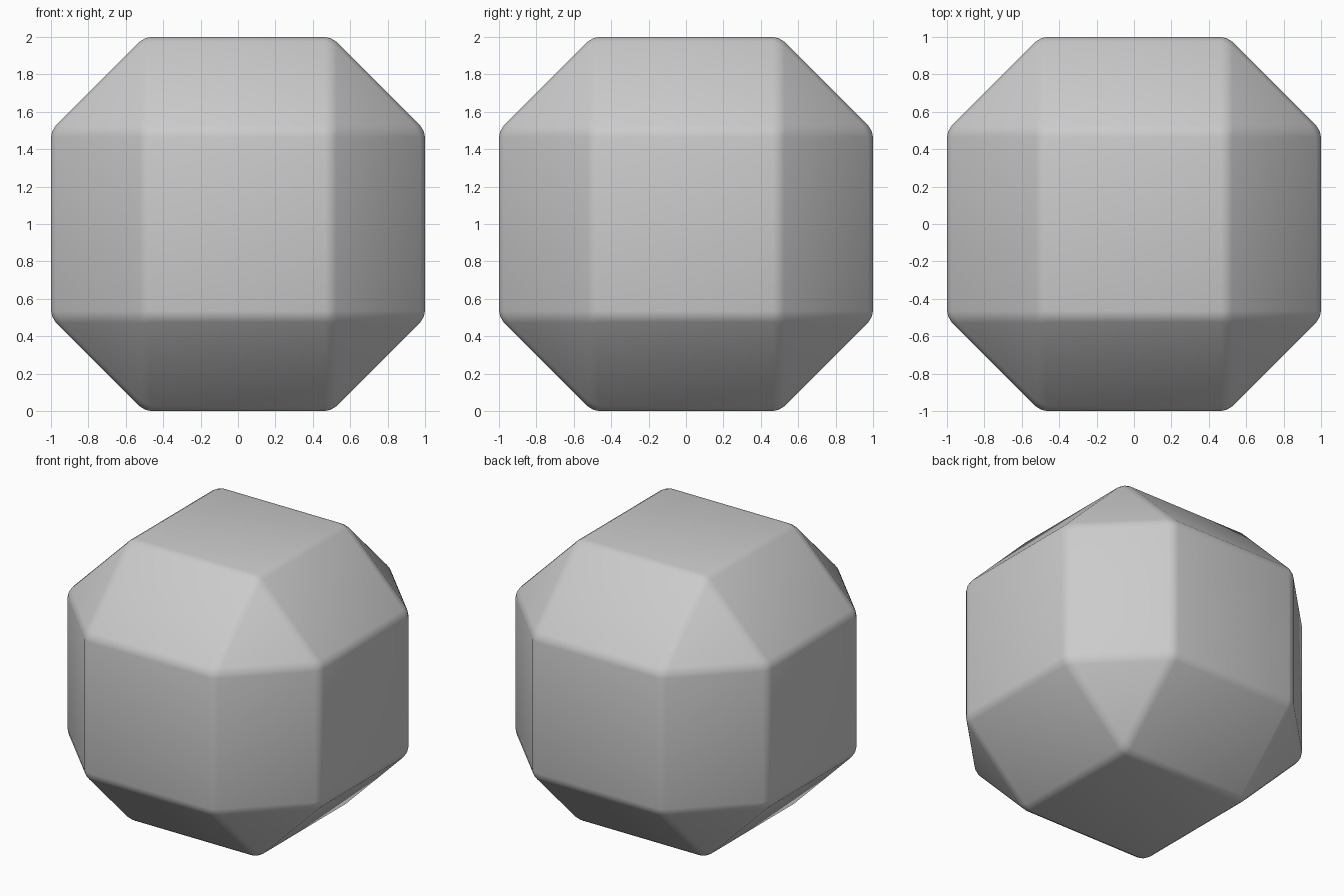
import bpy

if "Cube" in bpy.data.objects:
    bpy.data.objects.remove(bpy.data.objects["Cube"])

# Block: cube with wide flat chamfers, then slightly softened edges
bpy.ops.mesh.primitive_cube_add(size=2, location=(0, 0, 1))
block = bpy.context.object
block.name = "chamfered_block"

for name, width, segments in (("chamfer", 0.5, 1), ("soft_edges", 0.035, 2)):
    bevel = block.modifiers.new(name, 'BEVEL')
    bevel.offset_type = 'OFFSET'
    bevel.width = width
    bevel.segments = segments
    bevel.limit_method = 'NONE'

# Smooth shading over the softened edges
bpy.ops.object.shade_smooth()
